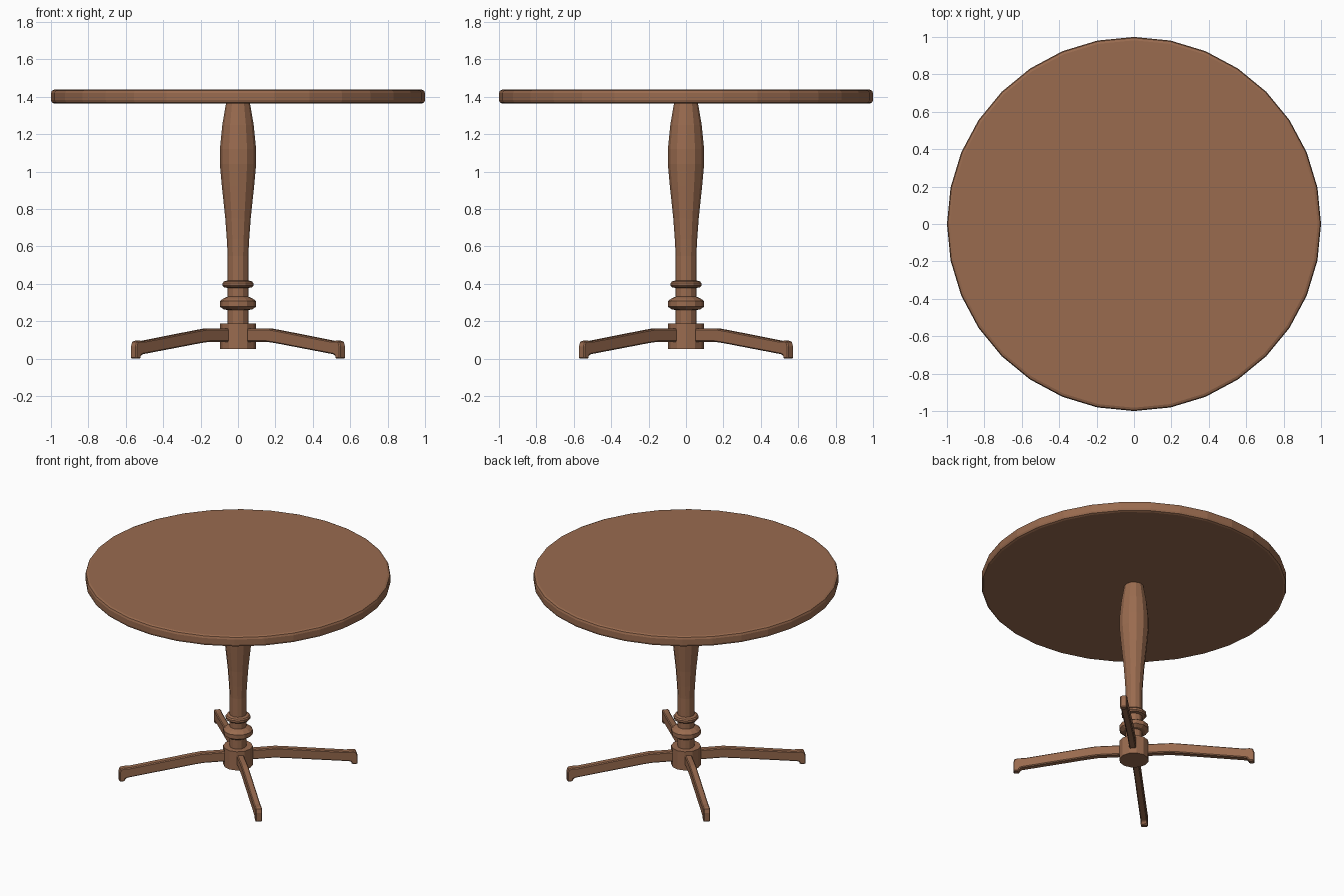
import bpy, bmesh, math

if "Cube" in bpy.data.objects:
    bpy.data.objects.remove(bpy.data.objects["Cube"])

wood = bpy.data.materials.new("warm brown wood")
wood.diffuse_color = (0.32, 0.147, 0.078, 1)
wood.use_nodes = True
wood.node_tree.nodes["Principled BSDF"].inputs["Base Color"].default_value = wood.diffuse_color


def finish(bm, name):
    bmesh.ops.recalc_face_normals(bm, faces=bm.faces)
    mesh = bpy.data.meshes.new(name)
    bm.to_mesh(mesh)
    bm.free()
    mesh.materials.append(wood)
    obj = bpy.data.objects.new(name, mesh)
    bpy.context.collection.objects.link(obj)
    return obj


def lathe(name, profile, sides):
    """Turn a (radius, z) profile around the z axis, with flat caps."""
    bm = bmesh.new()
    rings = [[bm.verts.new((r * math.cos(2 * math.pi * i / sides),
                            r * math.sin(2 * math.pi * i / sides), z))
              for i in range(sides)] for r, z in profile]
    for a, b in zip(rings, rings[1:]):
        for i in range(sides):
            j = (i + 1) % sides
            bm.faces.new((a[i], a[j], b[j], b[i]))
    bm.faces.new(rings[0][::-1])
    bm.faces.new(rings[-1])
    return finish(bm, name)


def leg(name, angle):
    """Side outline extruded to the leg width, then turned to its angle."""
    outline = [(0.05, 0.09), (0.235, 0.09), (0.30, 0.083), (0.735, 0.024),
               (0.752, 0.018), (0.755, 0.0), (0.792, 0.0), (0.792, 0.065),
               (0.784, 0.09), (0.762, 0.096), (0.72, 0.095),
               (0.32, 0.151), (0.25, 0.16), (0.05, 0.16)]
    half = 0.0225
    bm = bmesh.new()
    face = bm.faces.new([bm.verts.new((r, -half, z)) for r, z in outline])
    ext = bmesh.ops.extrude_face_region(bm, geom=[face])
    bmesh.ops.translate(bm, vec=(0, 2 * half, 0),
                        verts=[v for v in ext["geom"] if isinstance(v, bmesh.types.BMVert)])
    obj = finish(bm, name)
    obj.rotation_euler.z = angle
    bevel = obj.modifiers.new("softened edges", "BEVEL")
    bevel.width = 0.006
    bevel.segments = 1
    bevel.limit_method = "ANGLE"
    bevel.angle_limit = math.radians(60)


# Round top with softened rim
lathe("table_top", [(0.982, 1.364), (0.995, 1.369), (1.0, 1.382),
                    (1.0, 1.42), (0.995, 1.433), (0.982, 1.438)], 32)

# Turned column with two collars
lathe("pedestal_column", [
    (0.055, 0.15), (0.055, 0.26), (0.075, 0.263), (0.097, 0.278), (0.097, 0.308),
    (0.078, 0.322), (0.055, 0.332), (0.055, 0.378), (0.075, 0.382), (0.082, 0.39),
    (0.082, 0.404), (0.075, 0.413), (0.055, 0.418), (0.055, 0.55), (0.06, 0.64),
    (0.068, 0.75), (0.086, 0.92), (0.097, 1.04), (0.097, 1.12),
    (0.084, 1.25), (0.064, 1.366)], 12)

# Hub that holds the legs
lathe("leg_hub", [(0.097, 0.053), (0.097, 0.188)], 12)

# Four diagonal legs
for i in range(4):
    leg(f"leg_{i + 1}", math.radians(45 + 90 * i))
